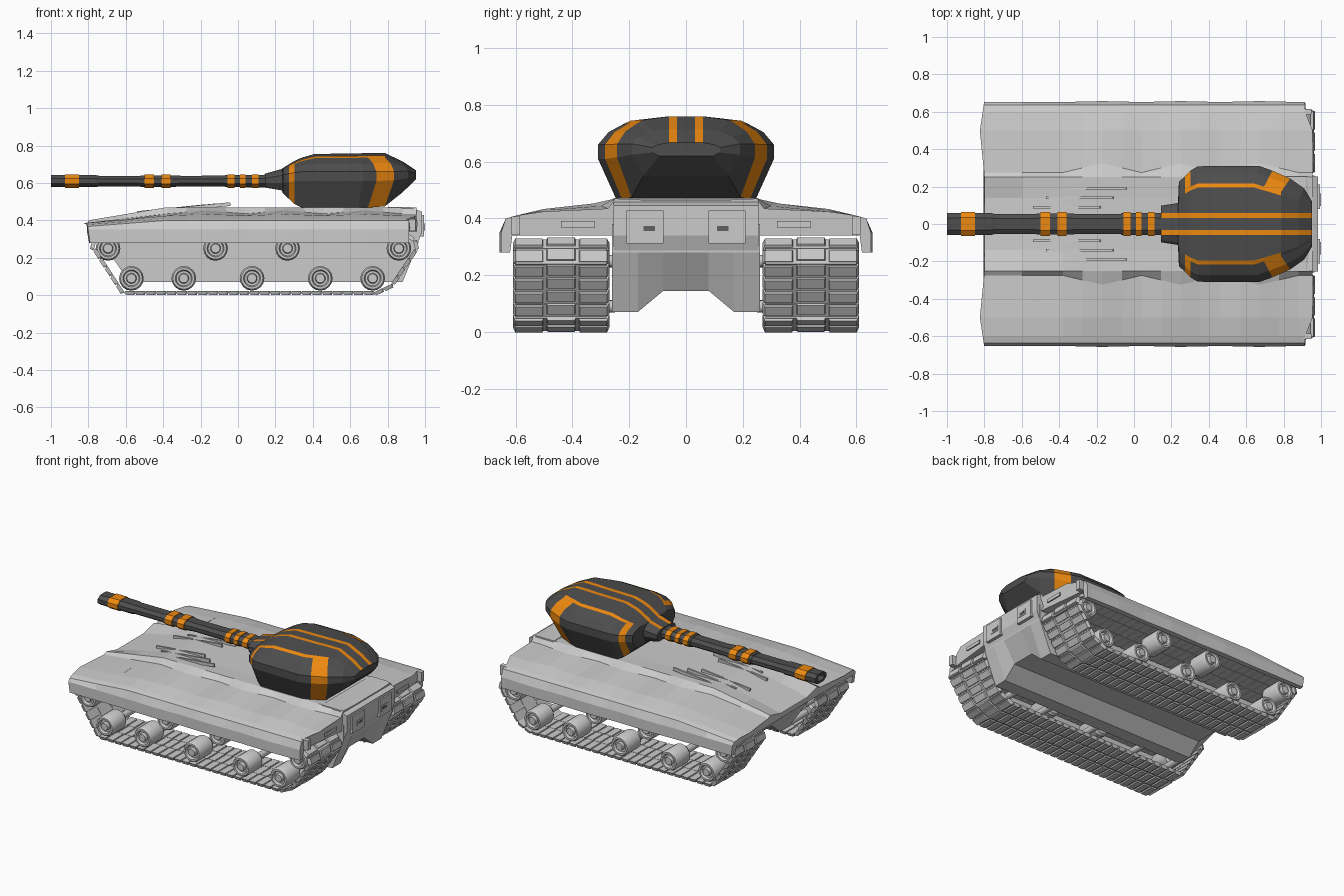
import bpy, bmesh, math
from mathutils import Matrix, Vector

if "Cube" in bpy.data.objects:
    bpy.data.objects.remove(bpy.data.objects["Cube"])


def material(name, rgb):
    m = bpy.data.materials.new(name)
    m.diffuse_color = (*rgb, 1)
    m.use_nodes = True
    m.node_tree.nodes["Principled BSDF"].inputs["Base Color"].default_value = m.diffuse_color
    return m


DARK = material("dark_armour", (0.075, 0.075, 0.075))
ORANGE = material("orange_stripe", (0.85, 0.25, 0.005))
SHADE = material("dark_grey", (0.12, 0.12, 0.12))


def finish(name, bm, mats=()):
    bmesh.ops.recalc_face_normals(bm, faces=bm.faces)
    me = bpy.data.meshes.new(name)
    bm.to_mesh(me)
    bm.free()
    for m in mats:
        me.materials.append(m)
    ob = bpy.data.objects.new(name, me)
    bpy.context.collection.objects.link(ob)
    return ob


def loft(name, rings, mats=(), pick=None):
    """Skin a list of closed rings; pick(i, k) gives the material slot."""
    bm = bmesh.new()
    vs = [[bm.verts.new(p) for p in r] for r in rings]
    n = len(vs[0])
    for i in range(len(vs) - 1):
        for k in range(n):
            f = bm.faces.new((vs[i][k], vs[i][(k + 1) % n], vs[i + 1][(k + 1) % n], vs[i + 1][k]))
            f.material_index = pick(i, k) if pick else 0
    bm.faces.new(vs[0])
    bm.faces.new(vs[-1])
    return finish(name, bm, mats)


def mirrored(half):
    """Half ring (x, y, z) from top to bottom, closed on the other side."""
    return half + [(x, -y, z) for x, y, z in reversed(half)]


def add_box(bm, size, mat, taper=1.0):
    g = bmesh.ops.create_cube(bm, size=1)
    for v in g["verts"]:
        t = taper if v.co.z < 0 else 1.0
        v.co = mat @ Vector((v.co.x * size[0] * t, v.co.y * size[1] * t, v.co.z * size[2]))


def box(name, loc, size, tilt=0.0, mats=(), taper=1.0, roll=0.0):
    bm = bmesh.new()
    add_box(bm, size, Matrix.Translation(loc) @ Matrix.Rotation(tilt, 4, 'Y') @ Matrix.Rotation(roll, 4, 'X'), taper)
    return finish(name, bm, mats)


# Upper hull: glacis, rippled fenders and hanging skirts in one loft
def hull_ring(x, front=False, rear=False):
    t = min(max((-0.38 - x) / 0.45, 0), 1)
    wave = 0.5 - 0.5 * math.cos((x + 0.38) / 0.42 * 2 * math.pi) if -0.38 < x < 0.89 else 0
    zc, zr = 0.465 - 0.10 * t, 0.47 - 0.075 * t
    zf, zo = 0.435 - 0.05 * t + 0.018 * wave, 0.41 - 0.035 * t
    out = 0.652 + 0.005 * wave
    pts = [(0.14, zc), (0.25, zr), (0.275 + 0.05 * wave, zf), (0.50, (zf + zo) / 2 + 0.002),
           (0.60, zo), (0.635, zo - 0.01), (out, 0.35), (out, 0.28), (0.62, 0.28), (0.612, 0.34), (0.26, 0.34)]
    half = []
    for y, z in pts:
        dx = 0
        if front:
            dx = -0.03 * max(0, 1 - abs(y - 0.46) / 0.2) + (0.01 if z < 0.3 else 0)
        if rear and y > 0.55:
            dx = -0.04
        half.append((x + dx, y, z))
    return mirrored(half)


rings = [hull_ring(-0.80, front=True), hull_ring(-0.6)]
rings += [hull_ring(-0.38 + 0.105 * i) for i in range(13)] + [hull_ring(0.955, rear=True)]
loft("upper_hull", rings)

# Lower hull with the notched belly
loft("lower_hull", [mirrored([(x, 0.26, 0.38), (x, 0.26, zb), (x, 0.17, zb), (x, 0.08, zb + n)])
                    for x, zb, n in [(-0.74, 0.30, 0), (-0.58, 0.07, 0.075), (0.88, 0.07, 0.075), (0.965, 0.28, 0)]])

# Rear engine block
rear = [(0.80, 0.472), (0.92, 0.472), (0.985, 0.445), (0.985, 0.34), (0.962, 0.28), (0.80, 0.28)]
loft("rear_block", [[(x, y, z) for x, z in rear] for y in (-0.255, 0.255)])

for s in (-1, 1):
    side = "left" if s < 0 else "right"
    # Rear lamps and panels
    box(f"rear_panel_{side}", (0.978, s * 0.145, 0.37), (0.034, 0.13, 0.115))
    box(f"lamp_frame_{side}", (0.992, s * 0.13, 0.365), (0.014, 0.065, 0.036))
    box(f"lamp_{side}", (0.995, s * 0.13, 0.365), (0.01, 0.04, 0.017), mats=[SHADE])
    box(f"rear_vent_{side}", (0.955, s * 0.38, 0.38), (0.008, 0.12, 0.022))
    box(f"rear_skirt_block_{side}", (0.925, s * 0.60, 0.375), (0.05, 0.03, 0.065))
    # Glacis ribs and front hatch wedges
    for i in range(3):
        box(f"glacis_rib_{side}_{i}", (-0.36 + 0.07 * i, s * (0.09 + 0.05 * i), 0.457 + 0.006 * i),
            (0.36, 0.012, 0.02), tilt=-0.10)
    wedge = [[(-0.63, s * 0.345, 0.385), (-0.63, s * 0.535, 0.375), (-0.63, s * 0.535, 0.37), (-0.63, s * 0.345, 0.37)],
             [(-0.52, s * 0.38, 0.418), (-0.52, s * 0.50, 0.412), (-0.52, s * 0.50, 0.37), (-0.52, s * 0.38, 0.37)]]
    loft(f"front_hatch_{side}", wedge)

    # Road wheels and upper rollers
    lathe = [(0.022, 0.25), (0.022, 0.45), (0.055, 0.45), (0.066, 0.465), (0.066, 0.585), (0.058, 0.60),
             (0.046, 0.60), (0.040, 0.582), (0.028, 0.582), (0.024, 0.602)]
    spots = [(x, 0.09) for x in (-0.57, -0.29, 0.075, 0.44, 0.72)] + [(x, 0.25) for x in (-0.695, -0.12, 0.265, 0.86)]
    for i, (cx, cz) in enumerate(spots):
        w = loft(f"wheel_{side}_{i}", [[(cx + r * math.cos(a * math.tau / 16), s * y, cz + r * math.sin(a * math.tau / 16))
                                        for a in range(16)] for r, y in lathe])
        bpy.context.view_layer.objects.active = w
        w.select_set(True)
        bpy.ops.object.shade_smooth_by_angle(angle=math.radians(30))
        w.select_set(False)

    # Track: links placed evenly along a closed path
    path = [Vector(p) for p in [(-0.58, 0.013), (0.74, 0.013), (0.82, 0.05), (0.955, 0.25), (0.945, 0.29), (0.91, 0.315),
                                (-0.72, 0.315), (-0.765, 0.30), (-0.775, 0.26), (-0.63, 0.035)]]
    segs = [(a, b) for a, b in zip(path, path[1:] + path[:1])]
    total = sum((b - a).length for a, b in segs)
    count = 68
    pitch = total / count
    bm = bmesh.new()
    for i in range(count):
        d = i * pitch
        for a, b in segs:
            if d <= (b - a).length:
                break
            d -= (b - a).length
        p, u = a + (b - a).normalized() * d, (b - a).normalized()
        m = Matrix.Translation((p.x, s * 0.44, p.y)) @ Matrix.Rotation(-math.atan2(u.y, u.x), 4, 'Y')
        add_box(bm, (pitch * 0.98, 0.32, 0.008), m)
        for k in (-1, 0, 1):
            off = Matrix.Translation((pitch * 0.12 * (k == 0), k * 0.114, -0.002))
            add_box(bm, (pitch * 0.84, 0.112, 0.021), m @ off, taper=0.85)
    finish(f"track_{side}", bm)


# Turret: faceted loft, stripes picked out by face
stations = [  # x, half width, bottom, low mid, high mid, top, mid shift
    (0.145, 0.098, 0.575, 0.60, 0.625, 0.65, 0), (0.235, 0.112, 0.56, 0.60, 0.64, 0.675, 0),
    (0.24, 0.225, 0.545, 0.60, 0.645, 0.68, 0), (0.272, 0.255, 0.515, 0.605, 0.65, 0.70, 0),
    (0.302, 0.285, 0.487, 0.61, 0.655, 0.718, 0), (0.34, 0.308, 0.468, 0.61, 0.66, 0.735, 0),
    (0.41, 0.31, 0.466, 0.61, 0.66, 0.755, 0), (0.64, 0.31, 0.466, 0.61, 0.66, 0.758, 0.03),
    (0.695, 0.285, 0.468, 0.61, 0.66, 0.76, 0.045), (0.785, 0.243, 0.475, 0.615, 0.662, 0.76, 0.05),
    (0.88, 0.19, 0.55, 0.625, 0.663, 0.715, 0.03), (0.952, 0.12, 0.62, 0.632, 0.65, 0.667, 0)]
rings = []
for x, w, zb, zl, zh, zt, dx in stations:
    h = zt - zh
    rings.append(mirrored([(x, 0.032, zt), (x, 0.06, zt), (x, 0.63 * w, zt - 0.14 * h), (x, 0.70 * w, zt - 0.24 * h),
                           (x + dx * 0.6, 0.88 * w, zt - 0.55 * h), (x + dx, w, zh), (x + dx, w, zl), (x, 0.79 * w, zb)]))


def turret_paint(i, k):
    k = min(k, 14 - k) if k < 15 else -1
    stripe = k == 0                                  # twin stripes along the top
    edge = k == 2 and 3 <= i <= 7                    # shoulder line
    band = i in (3, 8) and 2 <= k <= 6               # front and rear side bands
    return int(stripe or edge or band)


loft("turret", rings, [DARK, ORANGE], turret_paint)
box("turret_rear_vent", (0.915, 0, 0.635), (0.06, 0.06, 0.018), mats=[DARK])


# Gun barrel: flattened octagon with orange collars
def octagon(x, w, h):
    return [(x, y * w, 0.61 + z * h) for y, z in [(1, 0.4), (0.55, 1), (-0.55, 1), (-1, 0.4),
                                                  (-1, -0.4), (-0.55, -1), (0.55, -1), (1, -0.4)]]


loft("barrel", [octagon(*r) for r in [(-0.96, 0.030, 0.014), (-1.0, 0.036, 0.019), (-1.0, 0.058, 0.032), (-0.76, 0.058, 0.032),
                                      (-0.74, 0.053, 0.028), (-0.52, 0.053, 0.028), (-0.52, 0.057, 0.031), (-0.34, 0.057, 0.031),
                                      (-0.30, 0.053, 0.028), (-0.07, 0.053, 0.029), (-0.07, 0.058, 0.032), (0.16, 0.058, 0.034)]], [DARK])
for i, (a, b) in enumerate([(-0.925, -0.85), (-0.5, -0.45), (-0.41, -0.36), (-0.055, -0.02), (0.01, 0.04), (0.075, 0.11)]):
    loft(f"barrel_collar_{i}", [octagon(a, 0.063, 0.036), octagon(b, 0.063, 0.036)], [ORANGE])
